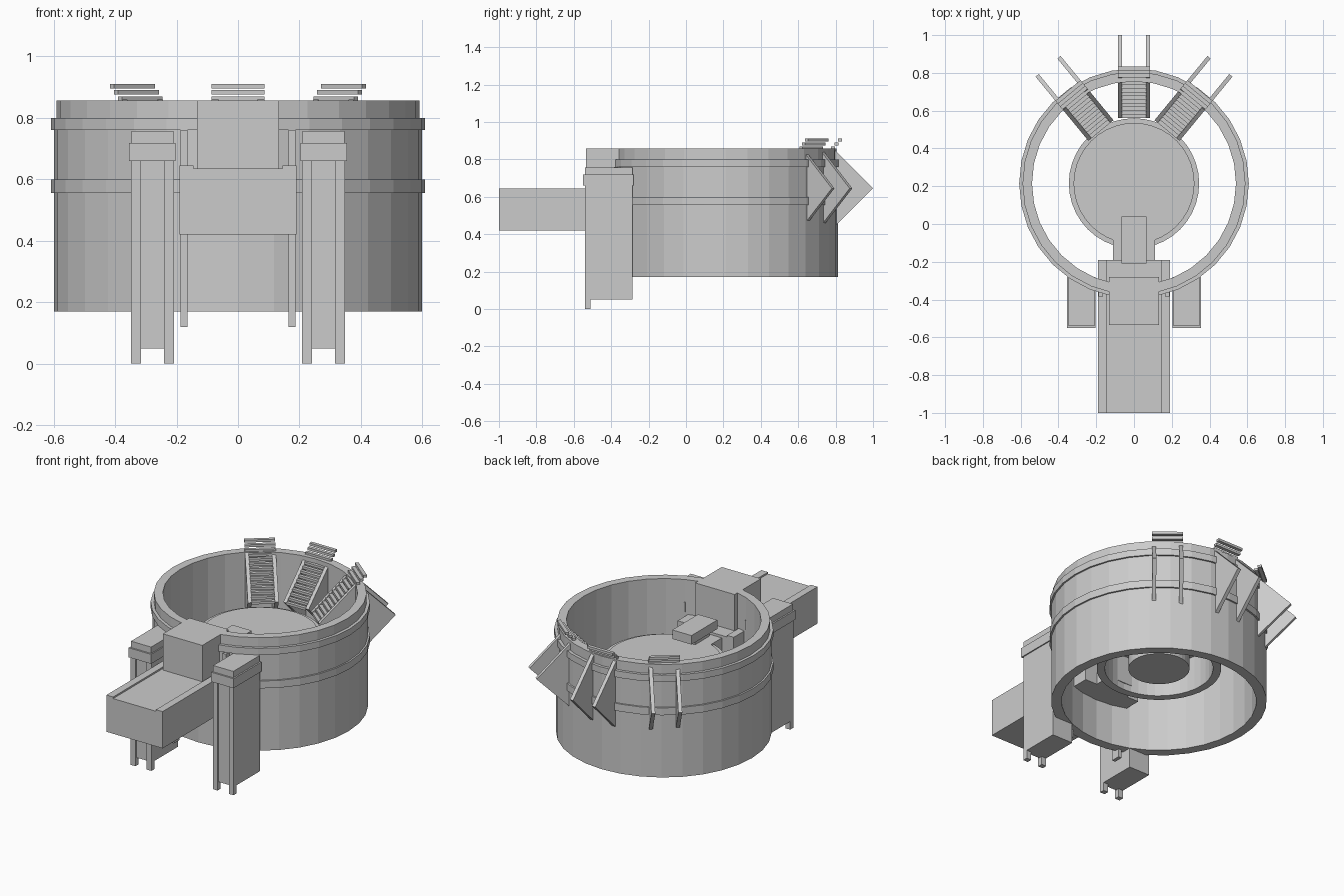
import bpy, bmesh
from math import cos, sin, pi, radians
from mathutils import Matrix, Vector

if "Cube" in bpy.data.objects:
    bpy.data.objects.remove(bpy.data.objects["Cube"])

CENTER = Vector((0, 0.215, 0))


def finish(name, bm, matrix=None):
    if matrix:
        bm.transform(matrix)
    bmesh.ops.recalc_face_normals(bm, faces=bm.faces)
    me = bpy.data.meshes.new(name)
    bm.to_mesh(me)
    bm.free()
    ob = bpy.data.objects.new(name, me)
    bpy.context.collection.objects.link(ob)
    return ob


def add_box(bm, x0, x1, y0, y1, z0, z1):
    m = Matrix.Translation(((x0 + x1) / 2, (y0 + y1) / 2, (z0 + z1) / 2)) \
        @ Matrix.Diagonal((x1 - x0, y1 - y0, z1 - z0, 1))
    bmesh.ops.create_cube(bm, size=1, matrix=m)


def boxes(name, *dims, matrix=None):
    bm = bmesh.new()
    for d in dims:
        add_box(bm, *d)
    return finish(name, bm, matrix)


def lathe(name, profile, sides=32, closed=True):
    """Revolve (radius, z) points about the drum axis; open ends get capped."""
    bm = bmesh.new()
    rings = [[bm.verts.new((r * cos(2 * pi * i / sides), r * sin(2 * pi * i / sides), z))
              for i in range(sides)] for r, z in profile]
    pairs = list(zip(rings, rings[1:]))
    if closed:
        pairs.append((rings[-1], rings[0]))
    else:
        bm.faces.new(rings[0])
        bm.faces.new(rings[-1])
    for a, b in pairs:
        for i in range(sides):
            j = (i + 1) % sides
            bm.faces.new((a[i], a[j], b[j], b[i]))
    return finish(name, bm, Matrix.Translation(CENTER))


# Outer drum with two raised bands
lathe("drum_wall", [(0.54, 0.17), (0.598, 0.17), (0.598, 0.555), (0.608, 0.555),
                    (0.608, 0.60), (0.598, 0.60), (0.598, 0.76), (0.608, 0.76),
                    (0.608, 0.80), (0.59, 0.80), (0.59, 0.857), (0.54, 0.857)])

# Central platform, hollow underneath with a core column
lathe("platform", [(0.17, 0.38), (0.17, 0.59), (0.30, 0.59), (0.30, 0.38),
                   (0.345, 0.38), (0.345, 0.61), (0.32, 0.61), (0.32, 0.62)], 40, False)

# Entrance walkway, its raised edges, neck and gate block
boxes("walkway", (-0.19, 0.19, -1.0, -0.19, 0.42, 0.635))
boxes("walkway_edges", (-0.19, -0.145, -1.0, -0.19, 0.635, 0.645),
      (0.145, 0.19, -1.0, -0.19, 0.635, 0.645))
boxes("platform_neck", (-0.11, 0.11, -0.19, -0.08, 0.42, 0.62))
boxes("gate_block", (-0.133, 0.133, -0.535, -0.28, 0.635, 0.857))
boxes("console", (-0.065, 0.065, -0.21, 0.04, 0.655, 0.71),
      (-0.04, 0.04, -0.17, -0.03, 0.61, 0.655))

# Front towers and wall pilasters, mirrored left and right
for side, s in (("left", -1), ("right", 1)):
    mirror = Matrix.Diagonal((s, 1, 1, 1))
    boxes(side + "_tower", (0.208, 0.348, -0.532, -0.285, 0.05, 0.66), matrix=mirror)
    boxes(side + "_tower_posts", (0.208, 0.24, -0.54, -0.51, 0, 0.66),
          (0.316, 0.348, -0.54, -0.51, 0, 0.66), matrix=mirror)
    boxes(side + "_tower_cap", (0.203, 0.355, -0.55, -0.28, 0.66, 0.718),
          (0.21, 0.346, -0.54, -0.285, 0.718, 0.757), matrix=mirror)
    boxes(side + "_pilaster", (0.165, 0.187, -0.385, -0.33, 0.12, 0.76), matrix=mirror)


def staircase(name, origin, angle):
    m = Matrix.Translation(origin) @ Matrix.Rotation(radians(angle), 4, 'Z')
    # Diamond side plates that pass through the drum wall
    bm = bmesh.new()
    for x in (-0.075, 0.075):
        h = 0.22
        loop = [(0, 0.645), (h, 0.645 + h), (2 * h, 0.645), (h, 0.645 - h)]
        lo, hi = [[bm.verts.new((x + dx, y, z)) for y, z in loop] for dx in (-0.011, 0.011)]
        bm.faces.new(lo)
        bm.faces.new(hi)
        for i in range(4):
            j = (i + 1) % 4
            bm.faces.new((lo[i], lo[j], hi[j], hi[i]))
    finish(name + "_side_plates", bm, m)
    # Treads rising at 45 degrees, the upper ones wider
    bm = bmesh.new()
    for i in range(14):
        w = 0.086 if i > 10 else 0.066
        y, z = i * 0.0195, 0.634 + i * 0.0201
        add_box(bm, -w, w, y, y + 0.021, z, z + 0.015)
    finish(name + "_treads", bm, m)


staircase("middle_stair", (0, 0.56, 0), 0)
staircase("right_stair", (0.175, 0.495, 0), -39.5)
staircase("left_stair", (-0.175, 0.495, 0), 39.5)
